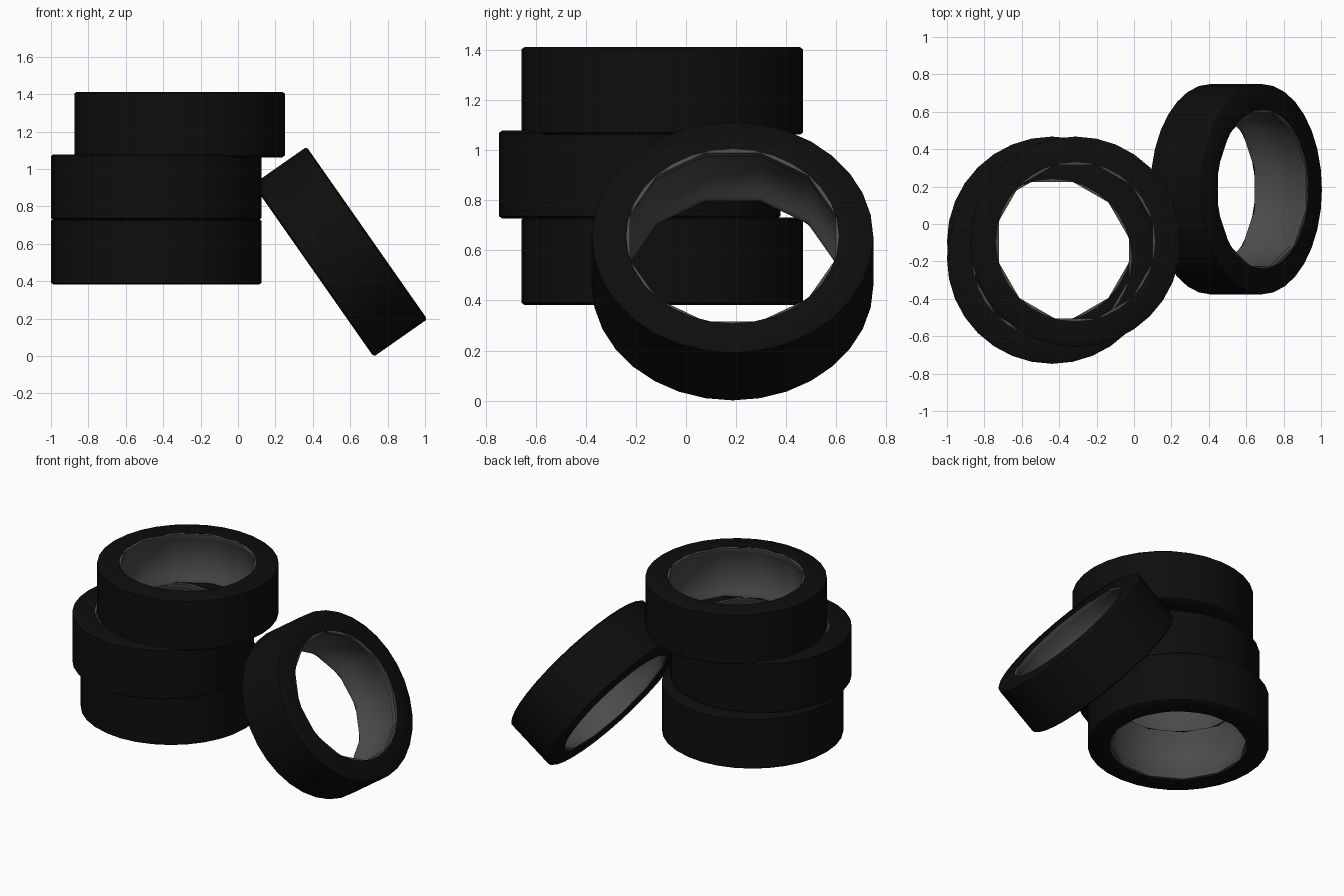
import bpy, bmesh, math

if "Cube" in bpy.data.objects:
    bpy.data.objects.remove(bpy.data.objects["Cube"])


def material(name, v):
    m = bpy.data.materials.new(name)
    m.diffuse_color = (v, v, v, 1)
    m.use_nodes = True
    m.node_tree.nodes["Principled BSDF"].inputs["Base Color"].default_value = m.diffuse_color
    return m


rubber = material("black_rubber", 0.004)
inside = material("grey_inside", 0.07)


def lathe(name, half_profile, sides, phase, mat):
    """Revolve a (radius, height) half profile, mirrored across z = 0."""
    profile = half_profile + [(r, -z) for r, z in reversed(half_profile)]
    bm = bmesh.new()
    rings = []
    for r, z in profile:
        ring = []
        for i in range(sides):
            a = 2 * math.pi * i / sides + phase
            ring.append(bm.verts.new((r * math.cos(a), r * math.sin(a), z)))
        rings.append(ring)
    for a, b in zip(rings, rings[1:]):
        for i in range(sides):
            j = (i + 1) % sides
            bm.faces.new((a[i], b[i], b[j], a[j]))
    mesh = bpy.data.meshes.new(name)
    bm.to_mesh(mesh)
    bm.free()
    mesh.materials.append(mat)
    ob = bpy.data.objects.new(name, mesh)
    bpy.context.collection.objects.link(ob)
    bpy.context.view_layer.objects.active = ob
    bpy.ops.object.select_all(action='DESELECT')
    ob.select_set(True)
    bpy.ops.object.shade_smooth_by_angle(angle=math.radians(40))
    return ob


# Tread and sidewalls, from the hole edge out to the tread
TREAD = [(0.425, 0.174), (0.55, 0.175), (0.5625, 0.166), (0.5625, 0.08)]
# Coarser inner wall with a small lip at each rim, listed so normals face the hole
LINER = [(0.445, 0.168), (0.425, 0.168), (0.427, 0.14), (0.45, 0.11)]


def tyre(name, location, tilt=0.0):
    outer = lathe(name + "_tread", TREAD, 32, 0, rubber)
    liner = lathe(name + "_inner_wall", LINER, 12, math.radians(15), inside)
    liner.data.flip_normals()
    for ob in (outer, liner):
        ob.location = location
        ob.rotation_euler = (0, math.radians(tilt), 0)
    outer.data.flip_normals() if outer.data.polygons[2 * 32].normal.dot(
        outer.data.polygons[2 * 32].center) < 0 else None


# Stack of three tyres and one leaning against it
tyre("bottom_tyre", (-0.4375, -0.095, 0.557))
tyre("middle_tyre", (-0.4375, -0.185, 0.903))
tyre("top_tyre", (-0.3125, -0.095, 1.237))
tyre("leaning_tyre", (0.546, 0.186, 0.557), 55)
